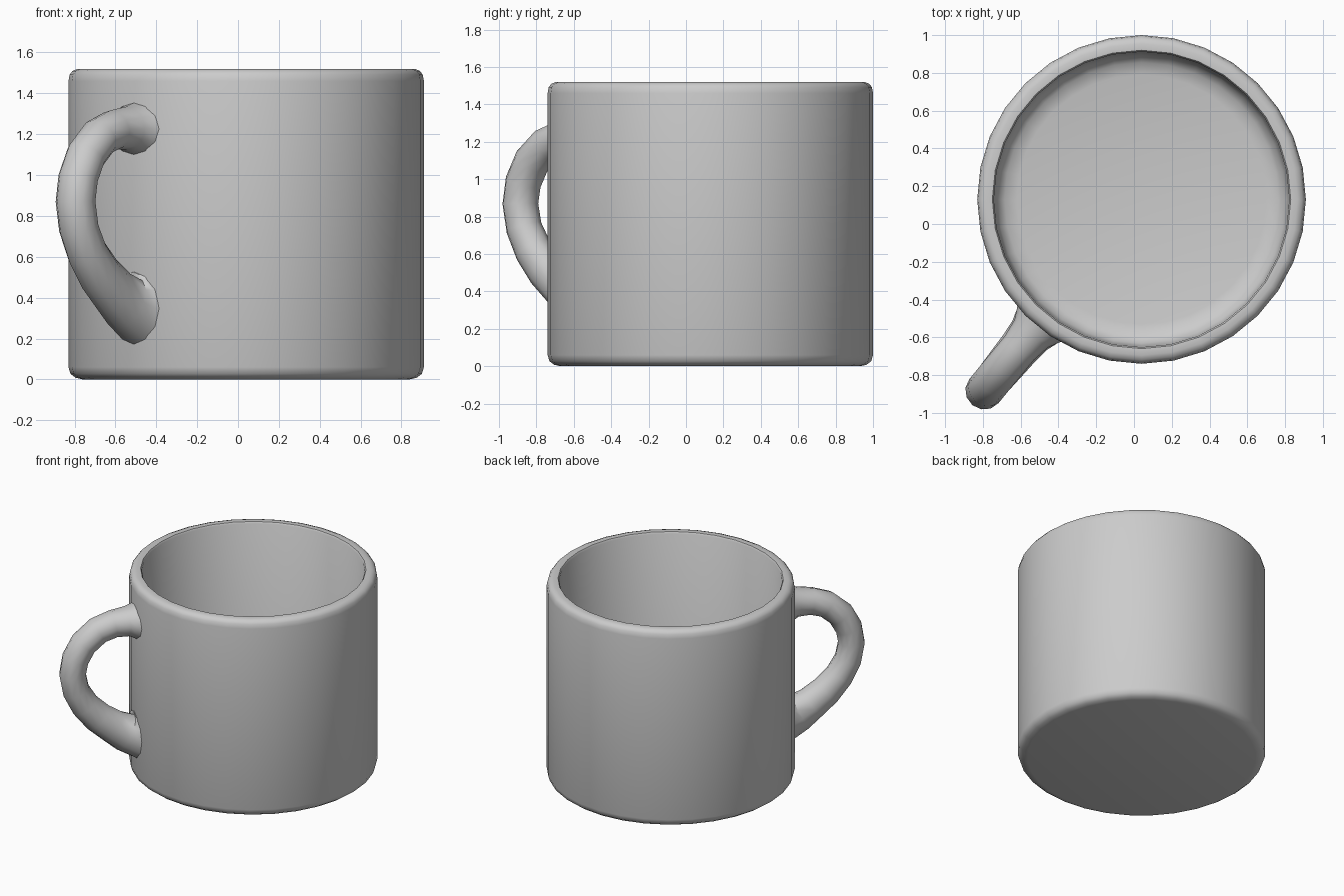
import bpy, bmesh, math
from mathutils import Vector

if "Cube" in bpy.data.objects:
    bpy.data.objects.remove(bpy.data.objects["Cube"])

CENTRE = Vector((0.04, 0.13, 0))
OUT = Vector((-0.635, -0.772, 0)).normalized()   # direction the handle points
SIDE = Vector((-OUT.y, OUT.x, 0))
UP = Vector((0, 0, 1))


def finish(name, bm, angle):
    bmesh.ops.recalc_face_normals(bm, faces=bm.faces)
    mesh = bpy.data.meshes.new(name)
    bm.to_mesh(mesh)
    bm.free()
    obj = bpy.data.objects.new(name, mesh)
    bpy.context.collection.objects.link(obj)
    bpy.ops.object.select_all(action='DESELECT')
    obj.select_set(True)
    bpy.context.view_layer.objects.active = obj
    bpy.ops.object.shade_smooth_by_angle(angle=math.radians(angle))
    return obj


def loft(name, rings, angle):
    """Skin a list of equal-length rings of points and cap both ends."""
    bm = bmesh.new()
    loops = [[bm.verts.new(p) for p in ring] for ring in rings]
    n = len(loops[0])
    for a, b in zip(loops, loops[1:]):
        for i in range(n):
            j = (i + 1) % n
            bm.faces.new((a[i], a[j], b[j], b[i]))
    bm.faces.new(loops[0])
    bm.faces.new(loops[-1])
    return finish(name, bm, angle)


def ring(centre, u, v, ru, rv, n):
    return [centre + u * ru * math.cos(2 * math.pi * i / n)
            + v * rv * math.sin(2 * math.pi * i / n) for i in range(n)]


# Cup body: outside bottom, up over the rim, down to the inside floor (radius, z)
profile = [(0.80, 0), (0.835, 0.008), (0.86, 0.027), (0.87, 0.06),
           (0.87, 1.46), (0.864, 1.492), (0.85, 1.51), (0.825, 1.52),
           (0.79, 1.518), (0.782, 1.505),
           (0.778, 0.20), (0.762, 0.145), (0.725, 0.11), (0.66, 0.095)]
X, Y = Vector((1, 0, 0)), Vector((0, 1, 0))
loft("cup_body", [ring(CENTRE + UP * z, X, Y, r, r, 32) for r, z in profile], 50)

# Handle: distance from cup axis, z, half thickness, half width
path = [(0.835, 1.225, 0.135, 0.16), (0.87, 1.227, 0.125, 0.14),
        (0.92, 1.230, 0.105, 0.115), (1.02, 1.222, 0.098, 0.10),
        (1.13, 1.185, 0.097, 0.10), (1.235, 1.095, 0.097, 0.10),
        (1.295, 0.985, 0.096, 0.10), (1.315, 0.87, 0.095, 0.10),
        (1.29, 0.74, 0.096, 0.10), (1.225, 0.62, 0.102, 0.10),
        (1.13, 0.515, 0.112, 0.105), (1.02, 0.43, 0.122, 0.11),
        (0.93, 0.375, 0.142, 0.12), (0.87, 0.35, 0.175, 0.14),
        (0.835, 0.345, 0.195, 0.16)]
points = [CENTRE + OUT * r + UP * z for r, z, _, _ in path]
last = len(points) - 1
rings = []
for i, (p, (_, _, thick, width)) in enumerate(zip(points, path)):
    if i < 2:
        t = OUT
    elif i > last - 2:
        t = -OUT
    else:
        t = (points[i + 1] - points[i - 1]).normalized()
    rings.append(ring(p, SIDE, t.cross(SIDE), width, thick, 12))
loft("handle", rings, 60)
